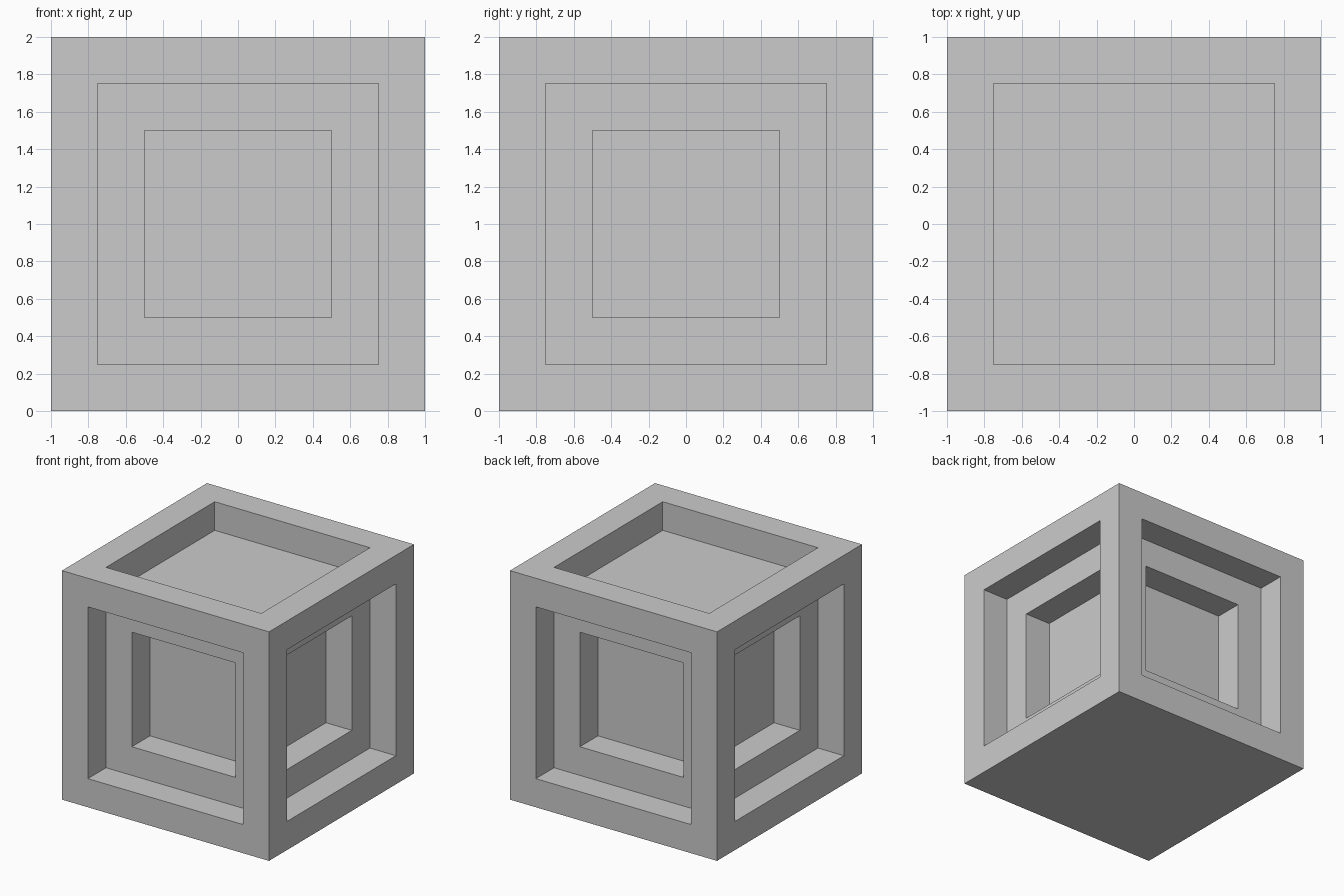
import bpy
import bmesh
from mathutils import Matrix

if "Cube" in bpy.data.objects:
    bpy.data.objects.remove(bpy.data.objects["Cube"])

STEP = 0.25  # border width and depth of every recess


def recess(bm, face):
    """Inset a face by STEP, sink it by STEP and return the new floor."""
    bmesh.ops.inset_individual(bm, faces=[face], thickness=STEP, use_even_offset=True)
    normal = face.normal.copy()
    floor = bmesh.ops.extrude_discrete_faces(bm, faces=[face])["faces"][0]
    bmesh.ops.translate(bm, verts=floor.verts, vec=-normal * STEP)
    floor.normal_update()
    return floor


# Cube body standing on the ground
bm = bmesh.new()
bmesh.ops.create_cube(bm, size=2, matrix=Matrix.Translation((0, 0, 1)))
bm.normal_update()
sides = [f for f in bm.faces if abs(f.normal.z) < 0.5]
top = next(f for f in bm.faces if f.normal.z > 0.5)

# Two stepped recesses on each side, one on the top, plain bottom
for side in sides:
    recess(bm, recess(bm, side))
recess(bm, top)

mesh = bpy.data.meshes.new("recessed_cube")
bm.to_mesh(mesh)
bm.free()
bpy.context.collection.objects.link(bpy.data.objects.new("recessed_cube", mesh))
